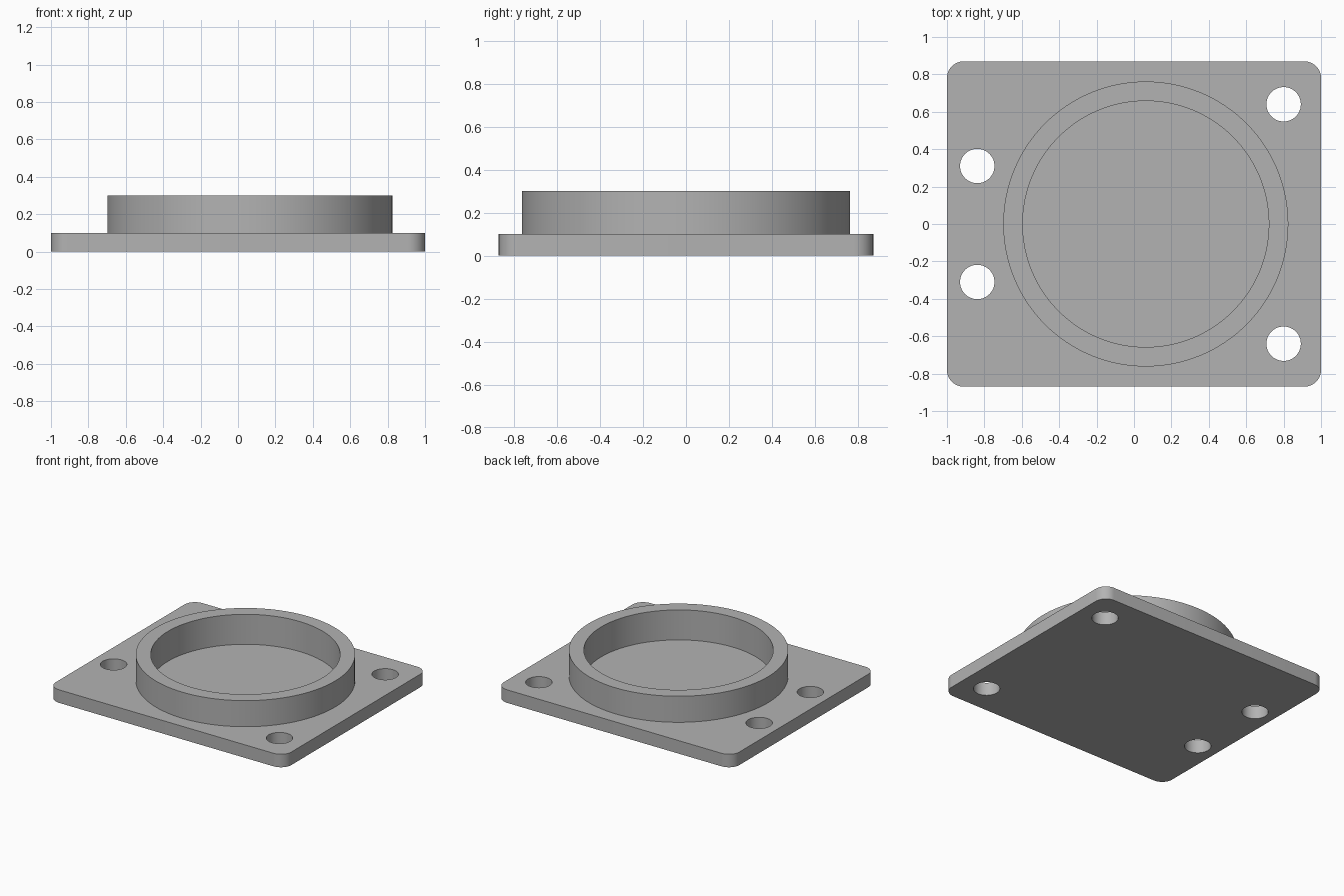
import bpy
import bmesh
from math import cos, sin, pi, radians

cube = bpy.data.objects.get("Cube")
if cube:
    bpy.data.objects.remove(cube, do_unlink=True)

PLATE_TOP, RIM_TOP, FLOOR = 0.10, 0.30, 0.07
HALF_X, HALF_Y, CORNER = 1.0, 0.87, 0.09
RING_X, OUTER, INNER = 0.063, 0.762, 0.658
HOLE_R = 0.092

grey = bpy.data.materials.new("plain grey")
grey.use_nodes = True
colour = (0.45, 0.45, 0.45, 1)
grey.diffuse_color = colour
grey.node_tree.nodes["Principled BSDF"].inputs["Base Color"].default_value = colour


def circle(x, y, r, count):
    return [(x + r * cos(2 * pi * i / count), y + r * sin(2 * pi * i / count))
            for i in range(count)]


def make_object(name, bm):
    bmesh.ops.recalc_face_normals(bm, faces=bm.faces[:])
    mesh = bpy.data.meshes.new(name)
    bm.to_mesh(mesh)
    bm.free()
    mesh.materials.append(grey)
    obj = bpy.data.objects.new(name, mesh)
    bpy.context.collection.objects.link(obj)
    return obj


def prism(name, outline, z0, z1):
    bm = bmesh.new()
    face = bm.faces.new([bm.verts.new((x, y, z0)) for x, y in outline])
    top = bmesh.ops.extrude_face_region(bm, geom=[face], use_keep_orig=True)["geom"]
    moved = [v for v in top if isinstance(v, bmesh.types.BMVert)]
    bmesh.ops.translate(bm, verts=moved, vec=(0, 0, z1 - z0))
    return make_object(name, bm)


def cut(target, cutter):
    mod = target.modifiers.new(cutter.name, 'BOOLEAN')
    mod.operation = 'DIFFERENCE'
    mod.solver = 'EXACT'
    mod.object = cutter
    bpy.context.view_layer.objects.active = target
    bpy.ops.object.modifier_apply(modifier=mod.name)
    bpy.data.objects.remove(cutter, do_unlink=True)


def smooth(obj):
    bpy.ops.object.select_all(action='DESELECT')
    obj.select_set(True)
    bpy.context.view_layer.objects.active = obj
    bpy.ops.object.shade_smooth_by_angle(angle=radians(30))


# Base plate with rounded corners
outline = []
for k, (sx, sy) in enumerate([(1, 1), (-1, 1), (-1, -1), (1, -1)]):
    for i in range(13):
        a = (k + i / 12) * pi / 2
        outline.append((sx * (HALF_X - CORNER) + CORNER * cos(a),
                        sy * (HALF_Y - CORNER) + CORNER * sin(a)))
plate = prism("base_plate", outline, 0, PLATE_TOP)

# Shallow recess inside the collar, then the four bolt holes
cut(plate, prism("recess_cutter", circle(RING_X, 0, INNER, 128), FLOOR, 0.5))
for x, y in [(-0.838, 0.31), (0.80, 0.64)]:
    for side in (-1, 1):
        cut(plate, prism("hole_cutter", circle(x, side * y, HOLE_R, 48), -0.1, 0.2))
smooth(plate)

# Raised collar: a rectangular section swept round
bm = bmesh.new()
loops = [[bm.verts.new((x, y, z)) for x, y in circle(RING_X, 0, r, 128)]
         for r, z in [(OUTER, PLATE_TOP), (OUTER, RIM_TOP),
                      (INNER, RIM_TOP), (INNER, PLATE_TOP)]]
for k in range(4):
    a, b = loops[k], loops[(k + 1) % 4]
    for i in range(128):
        j = (i + 1) % 128
        bm.faces.new((a[i], a[j], b[j], b[i]))
smooth(make_object("collar", bm))
